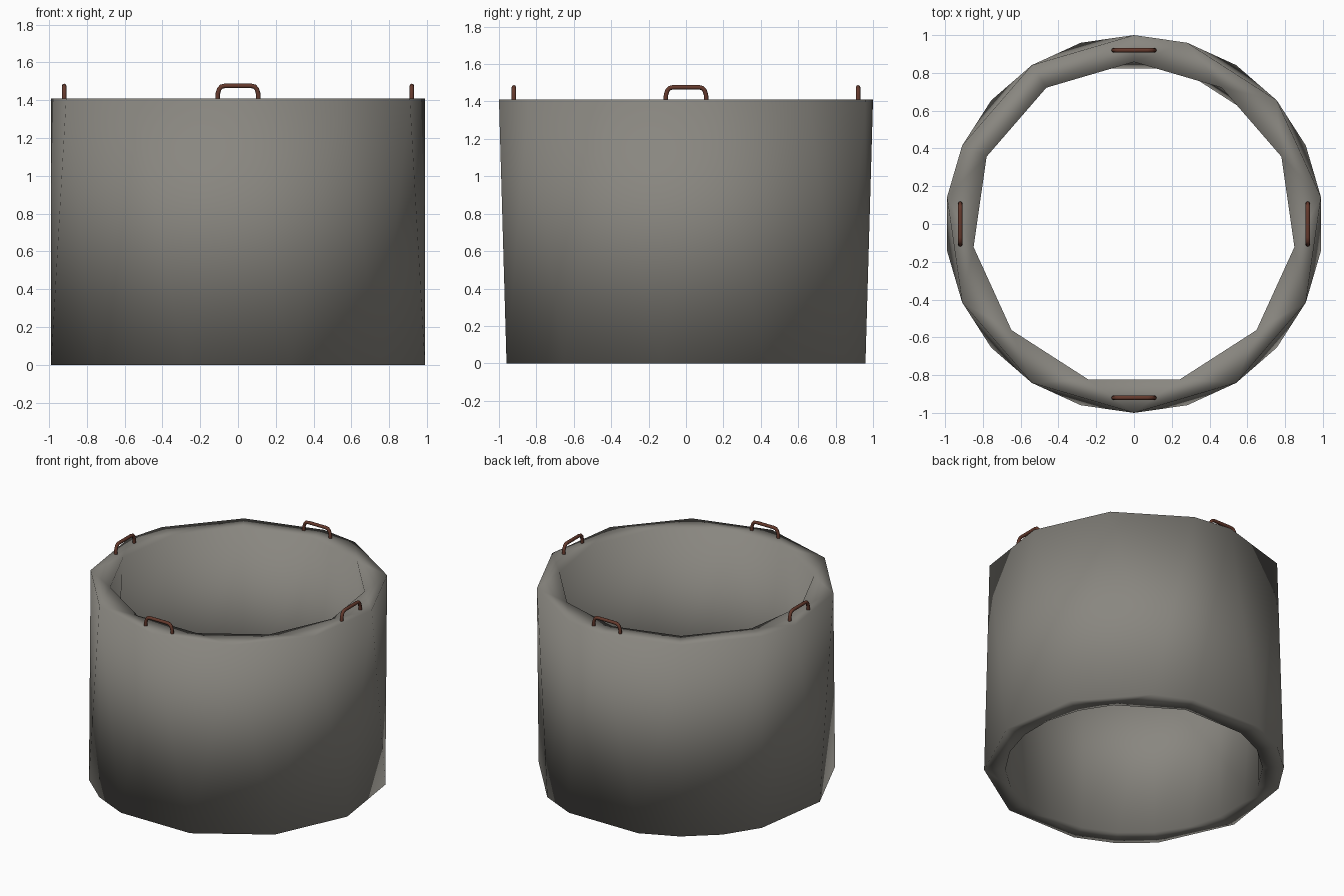
import bpy, bmesh, math
from mathutils import Matrix

cube = bpy.data.objects.get("Cube")
if cube:
    bpy.data.objects.remove(cube, do_unlink=True)


def material(name, rgb, rough):
    m = bpy.data.materials.new(name)
    m.use_nodes = True
    m.diffuse_color = (*rgb, 1)
    bsdf = m.node_tree.nodes["Principled BSDF"]
    bsdf.inputs["Base Color"].default_value = (*rgb, 1)
    bsdf.inputs["Roughness"].default_value = rough
    return m


concrete = material("concrete grey", (0.25, 0.24, 0.215), 0.9)
rust = material("rusty iron", (0.13, 0.042, 0.026), 0.8)

STEPS = 22
HEIGHT = 1.41


def add_ring(bm, steps, radius, z):
    """Ring of vertices at chosen steps of a 22-sided circle, from the front."""
    ring = []
    for i in steps:
        a = -math.pi / 2 + i * math.tau / STEPS
        ring.append((i, bm.verts.new((radius * math.cos(a), radius * math.sin(a), z))))
    return ring


def bridge(bm, a, b):
    """Join two closed rings, whose steps may differ, with triangles and quads."""
    a = a + [(a[0][0] + STEPS, a[0][1])]
    b = b + [(b[0][0] + STEPS, b[0][1])]
    i = j = 0
    while i < len(a) - 1 or j < len(b) - 1:
        na = a[i + 1][0] if i < len(a) - 1 else math.inf
        nb = b[j + 1][0] if j < len(b) - 1 else math.inf
        if na == nb:
            bm.faces.new((a[i][1], a[i + 1][1], b[j + 1][1], b[j][1]))
            i, j = i + 1, j + 1
        elif na < nb:
            bm.faces.new((a[i][1], a[i + 1][1], b[j][1]))
            i += 1
        else:
            bm.faces.new((a[i][1], b[j + 1][1], b[j][1]))
            j += 1


# Concrete ring: outer wall, top rim, inner wall, bottom rim
odd = list(range(1, STEPS, 2))
bm = bmesh.new()
outer_bottom = add_ring(bm, sorted(odd[:5] + odd[6:] + [10, 12, 14, 20]), 1.0, 0)
outer_top = add_ring(bm, [0, 2, 4, 6, 8, 10, 11, 13, 15, 16, 18, 20], 1.0, HEIGHT)
inner_top = add_ring(bm, odd, 0.858, HEIGHT)
inner_bottom = add_ring(bm, [i for i in range(STEPS) if i not in (9, 11)], 0.858, 0)
loops = [outer_bottom, outer_top, inner_top, inner_bottom]
for k in range(4):
    bridge(bm, loops[k], loops[(k + 1) % 4])
bmesh.ops.recalc_face_normals(bm, faces=bm.faces)
for f in bm.faces:
    f.smooth = True
mesh = bpy.data.meshes.new("concrete_ring")
bm.to_mesh(mesh)
bm.free()
mesh.materials.append(concrete)
bpy.context.collection.objects.link(bpy.data.objects.new("concrete_ring", mesh))

# Lifting handle: one bent bar, shared by the four sides
half = [(0.108, HEIGHT - 0.02), (0.107, 1.435), (0.099, 1.46), (0.088, 1.472), (0.07, 1.476)]
path = [(-x, z) for x, z in half] + [(x, z) for x, z in reversed(half)]
curve = bpy.data.curves.new("handle_path", "CURVE")
curve.dimensions = "3D"
curve.bevel_depth = 0.012
curve.bevel_resolution = 2
curve.use_fill_caps = True
spline = curve.splines.new("POLY")
spline.points.add(len(path) - 1)
for p, (x, z) in zip(spline.points, path):
    p.co = (x, 0, z, 1)
temp = bpy.data.objects.new("handle_path", curve)
handle_mesh = bpy.data.meshes.new_from_object(temp)
handle_mesh.name = "lifting_handle"
bpy.data.objects.remove(temp)
handle_mesh.materials.clear()
handle_mesh.materials.append(rust)
for p in handle_mesh.polygons:
    p.use_smooth = True
    p.material_index = 0

for k, side in enumerate(("front", "left", "back", "right")):
    ob = bpy.data.objects.new(side + "_handle", handle_mesh)
    ob.matrix_world = Matrix.Rotation(k * math.pi / 2, 4, "Z") @ Matrix.Translation((0, -0.92, 0))
    bpy.context.collection.objects.link(ob)
